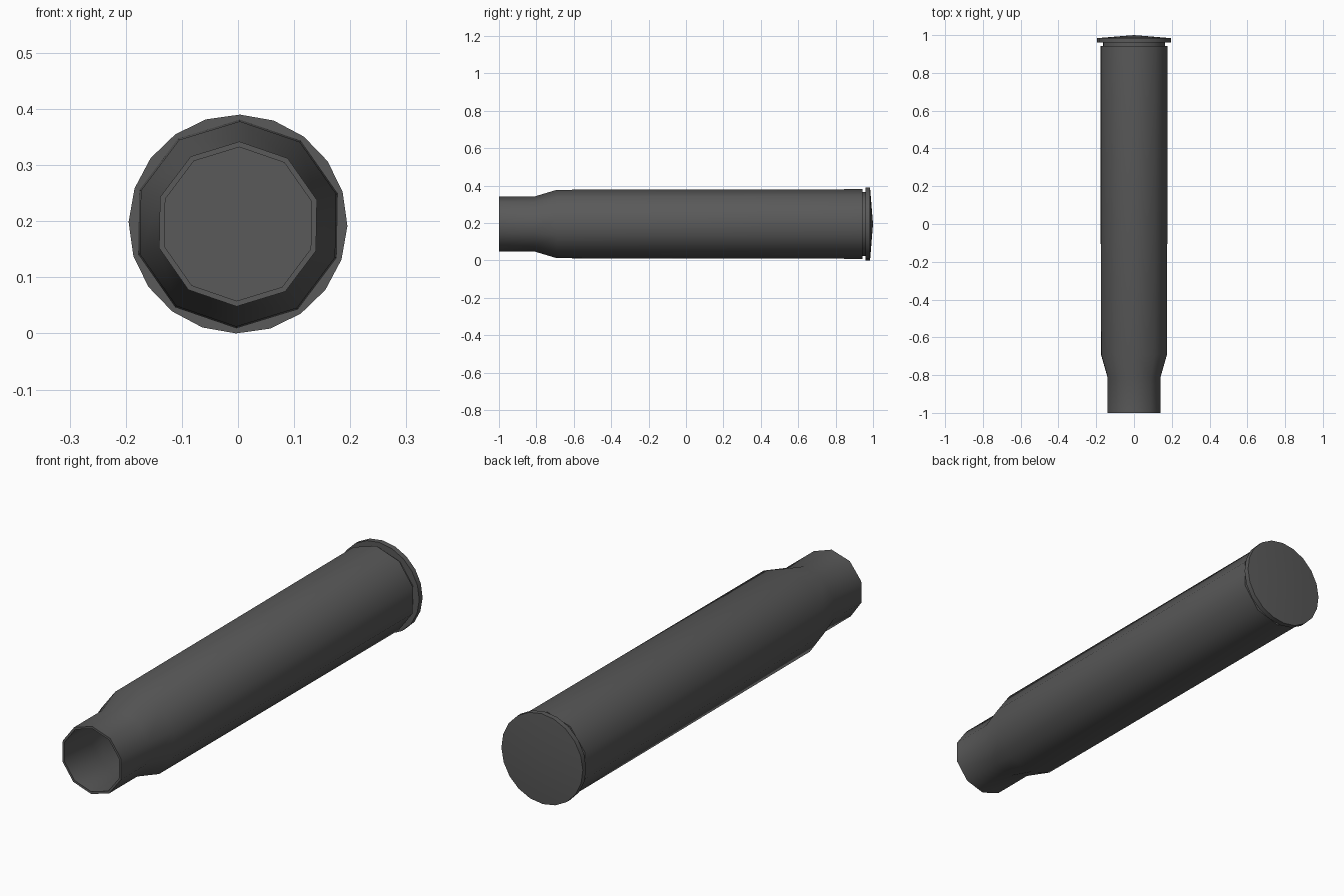
import bpy
import bmesh
import math

old = bpy.data.objects.get("Cube")
if old:
    bpy.data.objects.remove(old, do_unlink=True)

CENTRE_Z = 0.195
TOP_ANGLE = math.radians(89)

steel = bpy.data.materials.new("dark grey metal")
steel.use_nodes = True
colour = (0.1, 0.1, 0.1, 1)
steel.diffuse_color = colour
steel.node_tree.nodes["Principled BSDF"].inputs["Base Color"].default_value = colour


def lathe(name, profile, sides):
    """Turn (y, radius) points around the long axis; radius 0 makes a pole."""
    bm = bmesh.new()
    rings = []
    for y, r in profile:
        if r == 0:
            rings.append([bm.verts.new((0, y, CENTRE_Z))] * sides)
            continue
        angles = [TOP_ANGLE + math.tau * i / sides for i in range(sides)]
        rings.append([bm.verts.new((r * math.cos(a), y, CENTRE_Z + r * math.sin(a)))
                      for a in angles])
    for a, b in zip(rings, rings[1:]):
        for i in range(sides):
            j = (i + 1) % sides
            bm.faces.new(dict.fromkeys((a[i], a[j], b[j], b[i])))
    bmesh.ops.recalc_face_normals(bm, faces=bm.faces)
    mesh = bpy.data.meshes.new(name)
    bm.to_mesh(mesh)
    bm.free()
    mesh.materials.append(steel)
    obj = bpy.data.objects.new(name, mesh)
    bpy.context.collection.objects.link(obj)
    bpy.ops.object.select_all(action="DESELECT")
    obj.select_set(True)
    bpy.context.view_layer.objects.active = obj
    bpy.ops.object.shade_smooth_by_angle(angle=math.radians(40))
    return obj


# Hollow ten-sided case: floor, bore, mouth lip, neck, shoulder, body, groove
lathe("case_body", [
    (0.9, 0), (0.9, 0.172), (-0.69, 0.172), (-0.81, 0.137), (-1, 0.137),
    (-1, 0.147), (-0.81, 0.147), (-0.69, 0.183), (0.943, 0.186),
    (0.943, 0.172), (0.965, 0.172), (0.965, 0),
], 10)

# Twenty-sided rim with a shallow domed base
lathe("base_rim", [
    (0.961, 0), (0.961, 0.195), (0.984, 0.195), (1, 0),
], 20)
